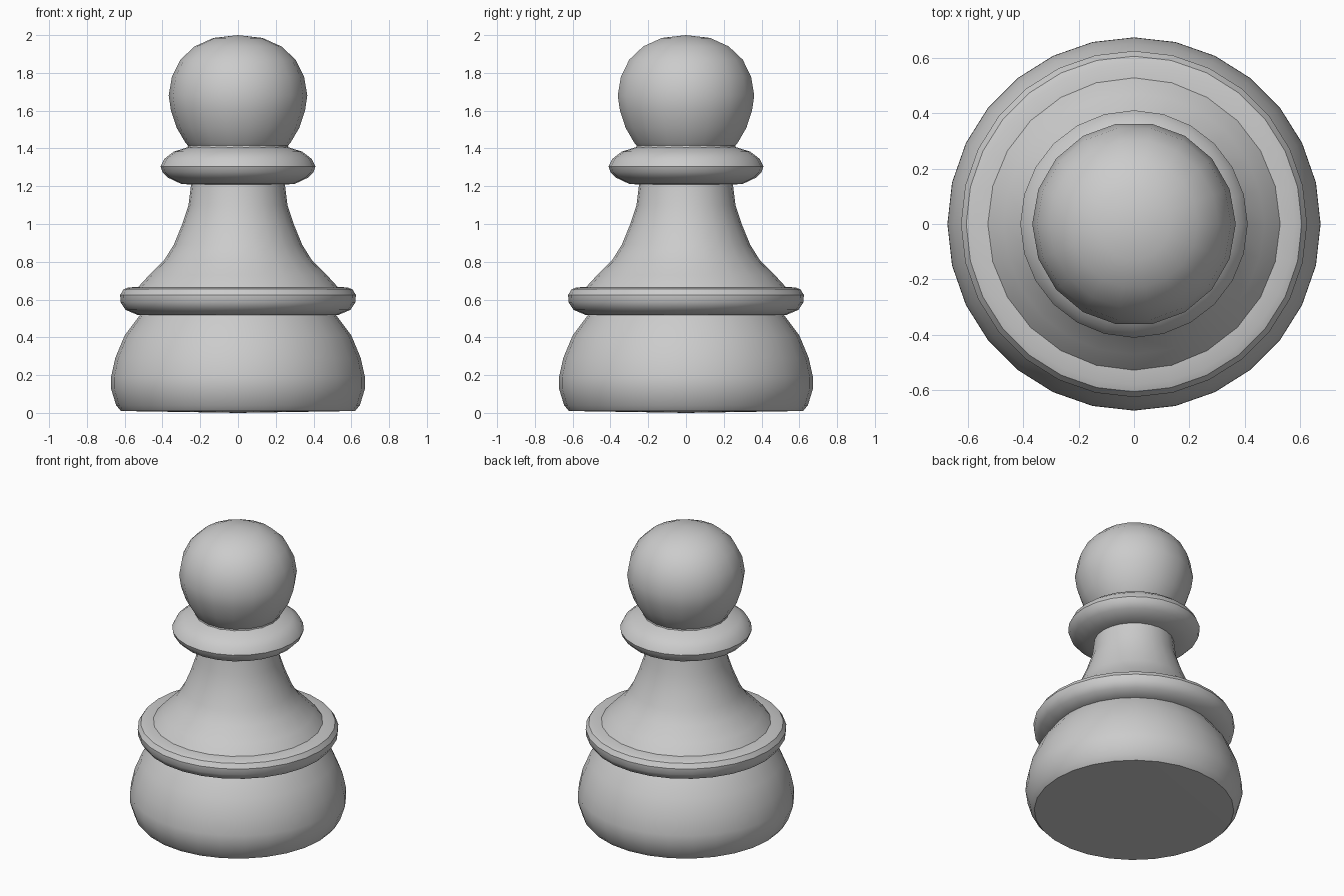
import bpy, bmesh, math

if "Cube" in bpy.data.objects:
    bpy.data.objects.remove(bpy.data.objects["Cube"])


def lathe(name, profile, sides):
    """Spin (radius, height) points, listed bottom to top, around the z axis."""
    bm = bmesh.new()
    rings = []
    for r, z in profile:
        if r == 0:
            rings.append([bm.verts.new((0, 0, z))] * sides)
        else:
            rings.append([bm.verts.new((r * math.cos(2 * math.pi * i / sides),
                                        r * math.sin(2 * math.pi * i / sides), z))
                          for i in range(sides)])
    for low, high in zip(rings, rings[1:]):
        for i in range(sides):
            j = (i + 1) % sides
            corners = dict.fromkeys((low[i], low[j], high[j], high[i]))
            bm.faces.new(list(corners))
    mesh = bpy.data.meshes.new(name)
    bm.to_mesh(mesh)
    bm.free()
    obj = bpy.data.objects.new(name, mesh)
    bpy.context.collection.objects.link(obj)
    bpy.ops.object.select_all(action='DESELECT')
    obj.select_set(True)
    bpy.context.view_layer.objects.active = obj
    bpy.ops.object.shade_smooth_by_angle(angle=math.radians(35))
    return obj


# Rounded foot with a flat underside
lathe("base", [(0, 0), (0.62, 0.01), (0.645, 0.04), (0.673, 0.13), (0.672, 0.19),
               (0.65, 0.29), (0.60, 0.41), (0.525, 0.51), (0.51, 0.53)], 28)

# Wide ring above the foot
lathe("lower_collar", [(0.50, 0.515), (0.53, 0.518), (0.595, 0.545), (0.622, 0.585),
                       (0.624, 0.625), (0.605, 0.655), (0.58, 0.664), (0.51, 0.668)], 28)

# Flared stem
lathe("stem", [(0.54, 0.65), (0.525, 0.67), (0.47, 0.73), (0.39, 0.81), (0.34, 0.89),
               (0.295, 1.0), (0.262, 1.10), (0.247, 1.22)], 24)

# Thin ring below the head
lathe("upper_collar", [(0.23, 1.208), (0.30, 1.212), (0.37, 1.245), (0.40, 1.275),
                       (0.41, 1.305), (0.39, 1.345), (0.34, 1.383), (0.27, 1.405),
                       (0.255, 1.41)], 24)

# Ball head with a short neck
lathe("head", [(0.268, 1.40), (0.265, 1.415), (0.278, 1.43), (0.325, 1.51), (0.355, 1.60),
               (0.367, 1.68), (0.35, 1.78), (0.305, 1.87), (0.23, 1.94), (0.13, 1.985),
               (0, 2.0)], 18)
